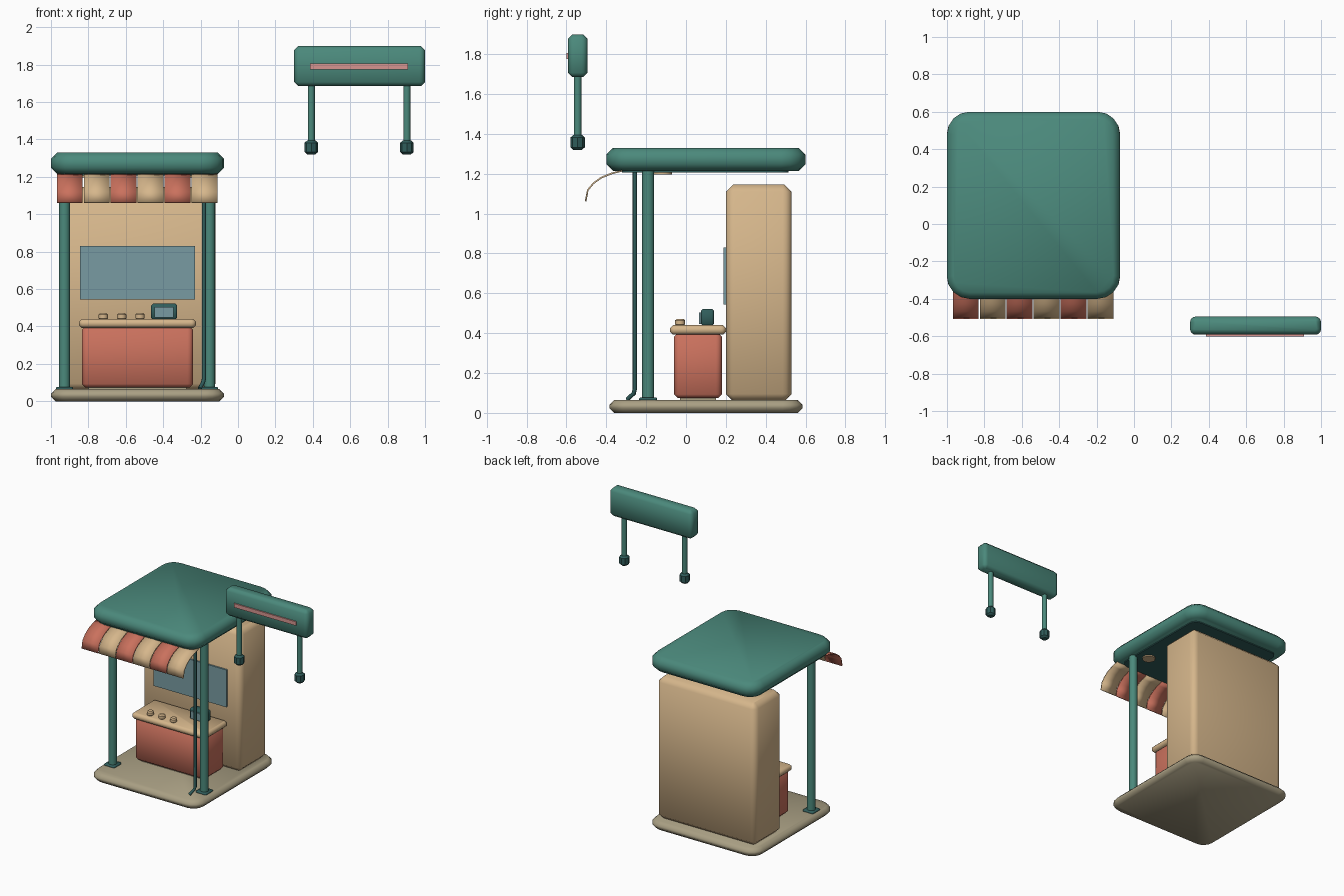
import bpy, bmesh, math
from mathutils import Matrix

cube = bpy.data.objects.get("Cube")
if cube:
    bpy.data.objects.remove(cube, do_unlink=True)


def material(name, rgb):
    m = bpy.data.materials.new(name)
    m.use_nodes = True
    m.diffuse_color = (*rgb, 1)
    m.node_tree.nodes["Principled BSDF"].inputs["Base Color"].default_value = (*rgb, 1)
    return m


GREEN = material("teal green", (0.07, 0.25, 0.20))
DARK = material("dark teal", (0.03, 0.11, 0.105))
TAN = material("warm tan", (0.67, 0.47, 0.26))
RED = material("brick red", (0.59, 0.165, 0.11))
STONE = material("stone", (0.40, 0.35, 0.23))
BLUE = material("grey blue", (0.19, 0.33, 0.36))
PINK = material("soft pink", (0.68, 0.30, 0.28))


def finish(bm, name, mat, angle=50):
    bmesh.ops.recalc_face_normals(bm, faces=bm.faces)
    mesh = bpy.data.meshes.new(name)
    bm.to_mesh(mesh)
    bm.free()
    mesh.materials.append(mat)
    ob = bpy.data.objects.new(name, mesh)
    bpy.context.collection.objects.link(ob)
    bpy.ops.object.select_all(action="DESELECT")
    ob.select_set(True)
    bpy.context.view_layer.objects.active = ob
    bpy.ops.object.shade_smooth_by_angle(angle=math.radians(angle))
    return ob


def block(name, mat, x, y, z, radius=0, chamfer=0):
    """Box over three ranges, with rounded upright corners and chamfered rims."""
    bm = bmesh.new()
    bmesh.ops.create_cube(bm, size=1)
    for v in bm.verts:
        for i, (lo, hi) in enumerate((x, y, z)):
            v.co[i] = hi if v.co[i] > 0 else lo
    if radius:
        upright = [e for e in bm.edges if abs(e.verts[0].co.z - e.verts[1].co.z) > 1e-4]
        bmesh.ops.bevel(bm, geom=upright, offset=radius, segments=4,
                        profile=0.5, affect="EDGES")
    if chamfer:
        rims = [e for e in bm.edges if abs(e.verts[0].co.z - e.verts[1].co.z) < 1e-4]
        bmesh.ops.bevel(bm, geom=rims, offset=chamfer, segments=1,
                        profile=0.5, affect="EDGES")
    return finish(bm, name, mat)


def rod(name, mat, x, y, z, radius, sides=16, chamfer=0):
    bm = bmesh.new()
    bmesh.ops.create_cone(bm, cap_ends=True, segments=sides, radius1=radius, radius2=radius,
                          depth=z[1] - z[0],
                          matrix=Matrix.Translation((x, y, (z[0] + z[1]) / 2)))
    if chamfer:
        rims = [e for e in bm.edges if abs(e.verts[0].co.z - e.verts[1].co.z) < 1e-4]
        bmesh.ops.bevel(bm, geom=rims, offset=chamfer, segments=1,
                        profile=0.5, affect="EDGES")
    return finish(bm, name, mat, 40)


# Base, back cabinet and roof
block("base_slab", STONE, (-1, -0.075), (-0.385, 0.585), (0, 0.065), 0.1, 0.024)
block("back_cabinet", TAN, (-0.955, -0.12), (0.2, 0.53), (0.06, 1.145), 0.045, 0.035)
block("roof", GREEN, (-1, -0.075), (-0.4, 0.6), (1.215, 1.33), 0.12, 0.034)
block("ceiling_panel", DARK, (-0.93, -0.145), (-0.32, 0.515), (1.207, 1.22), 0.06)
block("wall_panel", BLUE, (-0.845, -0.23), (0.187, 0.205), (0.545, 0.83))

# Front posts with foot plates, and ceiling lamps
for side, tag in ((-1, "right"), (1, "left")):
    px = -0.54 + side * 0.388
    rod(f"{tag}_post", GREEN, px, -0.19, (0.06, 1.22), 0.03)
    block(f"{tag}_post_foot", DARK, (px - 0.045, px + 0.045), (-0.235, -0.145),
          (0.06, 0.076), 0.01, 0.004)
    rod(f"{tag}_ceiling_lamp", TAN, -0.54 + side * 0.3, -0.118, (1.197, 1.21), 0.047)

# Drain pipe beside the left post
path = bpy.data.curves.new("drain_pipe", "CURVE")
path.dimensions = "3D"
path.bevel_depth = 0.011
path.bevel_resolution = 2
path.use_fill_caps = True
points = [(-0.182, -0.257, 1.215), (-0.182, -0.257, 0.12),
          (-0.188, -0.262, 0.098), (-0.205, -0.295, 0.068)]
line = path.splines.new("POLY")
line.points.add(len(points) - 1)
for p, co in zip(line.points, points):
    p.co = (*co, 1)
path.materials.append(DARK)
bpy.context.collection.objects.link(bpy.data.objects.new("drain_pipe", path))

# Striped awning: one curved strip per stripe, with narrow gaps
PROFILE = [(-0.32, 1.215), (-0.37, 1.203), (-0.425, 1.181), (-0.465, 1.152),
           (-0.493, 1.118), (-0.504, 1.062)]
x_start, step = -0.972, 0.1443
for i in range(6):
    bm = bmesh.new()
    ends = (x_start + i * step + 0.003, x_start + (i + 1) * step - 0.003)
    rows = [[bm.verts.new((x, y, z)) for x in ends] for y, z in PROFILE]
    for a, b in zip(rows, rows[1:]):
        bm.faces.new((a[0], a[1], b[1], b[0]))
    strip = finish(bm, f"awning_stripe_{i + 1}", TAN if i % 2 else RED)
    solid = strip.modifiers.new("thickness", "SOLIDIFY")
    solid.thickness = 0.008
    solid.offset = 0

# Counter with knobs and till
block("counter_body", RED, (-0.835, -0.24), (-0.06, 0.18), (0.075, 0.4), 0.03, 0.018)
block("counter_plinth", STONE, (-0.8, -0.275), (-0.03, 0.15), (0.06, 0.08))
block("counter_top", TAN, (-0.85, -0.225), (-0.08, 0.2), (0.393, 0.44), 0.025, 0.014)
for i in range(3):
    rod(f"counter_knob_{i + 1}", TAN, -0.72 + i * 0.098, -0.03, (0.436, 0.472), 0.025, 12, 0.008)
block("till", DARK, (-0.465, -0.325), (0.075, 0.14), (0.437, 0.522), 0.012, 0.01)
block("till_screen", BLUE, (-0.447, -0.345), (0.066, 0.08), (0.447, 0.503))

# Raised sign board on two legs
block("sign_board", GREEN, (0.3, 1.0), (-0.592, -0.495), (1.685, 1.9), 0.03, 0.022)
block("sign_stripe", PINK, (0.385, 0.91), (-0.601, -0.588), (1.775, 1.805))
for i, x in enumerate((0.392, 0.903)):
    rod(f"sign_leg_{i + 1}", GREEN, x, -0.544, (1.36, 1.7), 0.019)
    rod(f"sign_leg_foot_{i + 1}", DARK, x, -0.544, (1.32, 1.395), 0.036, 8, 0.013)
